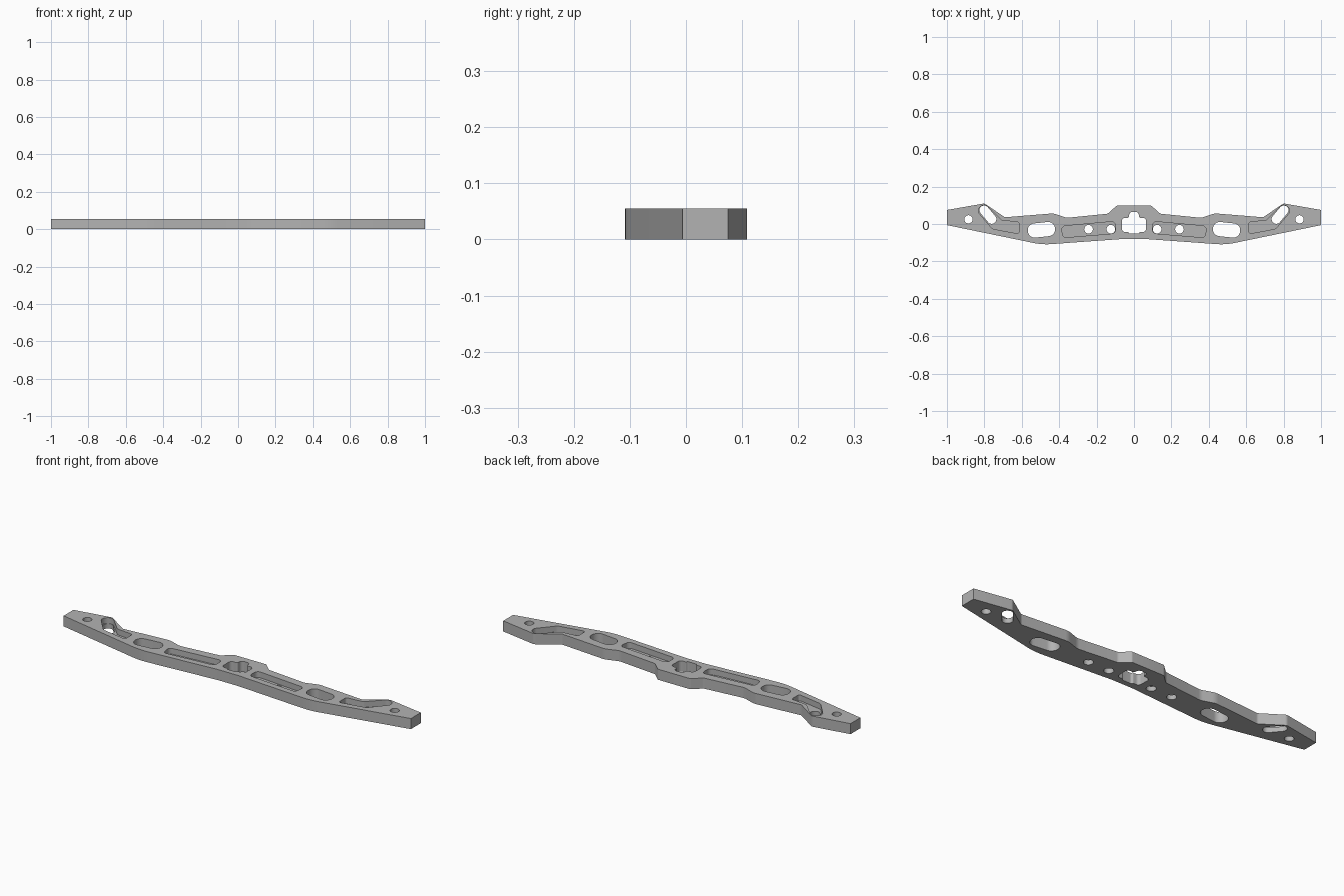
import bpy, bmesh, math
from mathutils import Vector

cube = bpy.data.objects.get("Cube")
if cube:
    bpy.data.objects.remove(cube, do_unlink=True)

THICK = 0.055
FLOOR = 0.025

metal = bpy.data.materials.new("grey metal")
metal.use_nodes = True
GREY = (0.45, 0.45, 0.45, 1)
metal.diffuse_color = GREY
metal.node_tree.nodes["Principled BSDF"].inputs["Base Color"].default_value = GREY


def fillet(corners, steps=6):
    """Round each (x, y, radius) corner of a closed outline."""
    out = []
    for i, (x, y, r) in enumerate(corners):
        p = Vector((x, y))
        a = Vector(corners[i - 1][:2]) - p
        b = Vector(corners[(i + 1) % len(corners)][:2]) - p
        if r == 0:
            out.append(p)
            continue
        half = a.angle(b) / 2
        cut = min(r / math.tan(half), a.length * 0.49, b.length * 0.49)
        r = cut * math.tan(half)
        start, end = p + a.normalized() * cut, p + b.normalized() * cut
        c = p + (a.normalized() + b.normalized()).normalized() * (r / math.sin(half))
        for k in range(steps + 1):
            d = (start - c).lerp(end - c, k / steps).normalized()
            out.append(c + d * r)
    return out


def prism(name, outline, z0, z1):
    bm = bmesh.new()
    face = bm.faces.new([bm.verts.new((p[0], p[1], z0)) for p in outline])
    top = bmesh.ops.extrude_face_region(bm, geom=[face])["geom"]
    bmesh.ops.translate(bm, vec=(0, 0, z1 - z0),
                        verts=[v for v in top if isinstance(v, bmesh.types.BMVert)])
    bmesh.ops.recalc_face_normals(bm, faces=bm.faces[:])
    mesh = bpy.data.meshes.new(name)
    bm.to_mesh(mesh)
    bm.free()
    obj = bpy.data.objects.new(name, mesh)
    bpy.context.collection.objects.link(obj)
    mesh.materials.append(metal)
    return obj


def circle(x, y, r, n=32):
    return [(x + r * math.cos(math.tau * k / n), y + r * math.sin(math.tau * k / n))
            for k in range(n)]


def slot(x, y, length, width, angle, r):
    u = Vector((math.cos(angle), math.sin(angle))) * length / 2
    v = Vector((-math.sin(angle), math.cos(angle))) * width / 2
    c = Vector((x, y))
    return fillet([(*(c + s * u + t * v), r)
                   for s, t in ((-1, -1), (1, -1), (1, 1), (-1, 1))], 8)


def mirrored(half):
    return half + [(-x, y, r) for x, y, r in reversed(half)]


# Bar outline
bar = prism("bar", fillet(mirrored([
    (0.06, -0.08, 0.3), (0.49, -0.111, 0.35), (1, -0.006, 0), (1, 0.075, 0),
    (0.80, 0.11, 0.02), (0.69, 0.036, 0.02), (0.43, 0.057, 0.08), (0.36, 0.033, 0.06),
    (0.14, 0.055, 0.02), (0.093, 0.098, 0.01)])), 0, THICK)


def cut(name, outline, z0=-0.02):
    cutter = prism(name, outline, z0, THICK + 0.02)
    mod = bar.modifiers.new(name, "BOOLEAN")
    mod.operation = "DIFFERENCE"
    mod.solver = "EXACT"
    mod.object = cutter
    return cutter


# Cross-shaped centre opening
cutters = [cut("centre_opening", fillet(mirrored([
    (0.026, -0.052, 0.012), (0.03, -0.043, 0.006), (0.064, -0.043, 0.018),
    (0.066, 0.033, 0.02), (0.027, 0.033, 0.008), (0.025, 0.064, 0.02)])))]

# Pockets, slots and holes on both sides
long_pocket = fillet([(0.1, -0.05, 0.02), (0.38, -0.073, 0.02),
                      (0.388, -0.012, 0.02), (0.1, 0.014, 0.02)])
arm_pocket = fillet([(0.615, -0.052, 0.01), (0.757, -0.026, 0.03), (0.842, 0.073, 0.028),
                     (0.80, 0.112, 0.028), (0.708, 0.019, 0.02), (0.615, 0.01, 0.01)])
parts = [("long_pocket", long_pocket, FLOOR),
         ("arm_pocket", arm_pocket, FLOOR),
         ("arm_slot", slot(0.781, 0.05, 0.112, 0.05, math.radians(50), 0.0249), -0.02),
         ("oval_slot", slot(0.495, -0.031, 0.146, 0.076, math.radians(-6), 0.036), -0.02),
         ("inner_hole", circle(0.124, -0.028, 0.023), -0.02),
         ("middle_hole", circle(0.243, -0.028, 0.023), -0.02),
         ("end_hole", circle(0.885, 0.025, 0.022), -0.02)]
for side, s in (("left", 1), ("right", -1)):
    for name, outline, z0 in parts:
        cutters.append(cut(f"{side}_{name}", [(s * p[0], p[1]) for p in outline], z0))

# Apply the cuts and discard the cutters
bpy.context.view_layer.objects.active = bar
bar.select_set(True)
for mod in list(bar.modifiers):
    bpy.ops.object.modifier_apply(modifier=mod.name)
for cutter in cutters:
    bpy.data.objects.remove(cutter, do_unlink=True)
bpy.ops.object.shade_smooth_by_angle(angle=math.radians(30))
